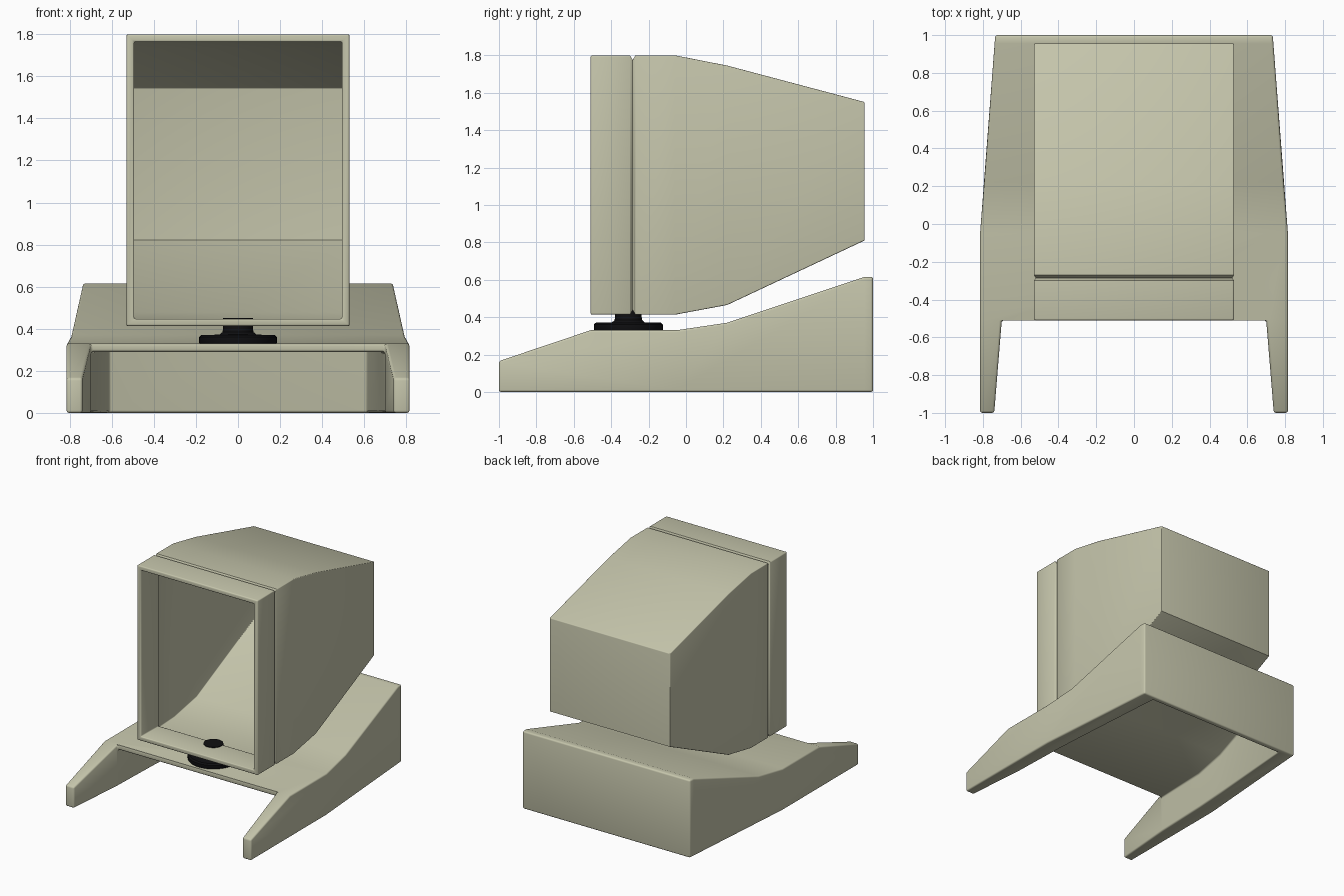
import bpy, bmesh, math

if "Cube" in bpy.data.objects:
    bpy.data.objects.remove(bpy.data.objects["Cube"])


def material(name, rgb):
    m = bpy.data.materials.new(name)
    m.diffuse_color = (*rgb, 1)
    m.use_nodes = True
    m.node_tree.nodes["Principled BSDF"].inputs["Base Color"].default_value = m.diffuse_color
    return m


PUTTY = material("putty plastic", (0.56, 0.56, 0.41))
BLACK = material("black plastic", (0.005, 0.005, 0.006))


def finish(name, bm, mat, bevel=0.0, limit=70):
    bmesh.ops.recalc_face_normals(bm, faces=bm.faces)
    me = bpy.data.meshes.new(name)
    bm.to_mesh(me)
    bm.free()
    me.materials.append(mat)
    ob = bpy.data.objects.new(name, me)
    bpy.context.collection.objects.link(ob)
    bpy.ops.object.select_all(action='DESELECT')
    ob.select_set(True)
    bpy.context.view_layer.objects.active = ob
    if bevel:
        mod = ob.modifiers.new("soft edges", 'BEVEL')
        mod.width, mod.segments = bevel, 3
        mod.limit_method, mod.angle_limit = 'ANGLE', math.radians(limit)
        bpy.ops.object.modifier_apply(modifier=mod.name)
    bpy.ops.object.shade_smooth_by_angle(angle=math.radians(35))
    return ob


def loft(rings, loop=False):
    """Skin a list of rings; close into a loop or cap both ends."""
    bm = bmesh.new()
    vs = [[bm.verts.new(p) for p in r] for r in rings]
    pairs = list(zip(vs, vs[1:])) + ([(vs[-1], vs[0])] if loop else [])
    n = len(vs[0])
    for a, b in pairs:
        for i in range(n):
            j = (i + 1) % n
            bm.faces.new((a[i], a[j], b[j], b[i]))
    if not loop:
        bm.faces.new(vs[0])
        bm.faces.new(vs[-1])
    return bm


def rect(y, x, z0, z1):
    return [(-x, y, z0), (x, y, z0), (x, y, z1), (-x, y, z1)]


# Front bezel: hollow frame with a chamfered rear edge forming the groove
finish("screen_bezel", loft([
    rect(-0.51, 0.53, 0.413, 1.80),
    rect(-0.30, 0.53, 0.413, 1.80),
    rect(-0.285, 0.52, 0.438, 1.775),
    rect(-0.285, 0.494, 0.447, 1.764),
    rect(-0.51, 0.494, 0.447, 1.764)], loop=True), PUTTY, 0.01)

# Rear housing: thin open-fronted shell, inner skin first and then outer skin
finish("rear_housing", loft([
    rect(0.943, 0.518, 0.822, 1.545),
    rect(0.22, 0.518, 0.478, 1.733),
    rect(-0.06, 0.518, 0.425, 1.788),
    rect(-0.27, 0.510, 0.425, 1.788),
    rect(-0.285, 0.500, 0.446, 1.767),
    rect(-0.285, 0.52, 0.438, 1.775),
    rect(-0.27, 0.53, 0.413, 1.80),
    rect(-0.06, 0.53, 0.413, 1.80),
    rect(0.22, 0.53, 0.465, 1.745),
    rect(0.955, 0.53, 0.81, 1.55)]), PUTTY, 0.006)

# Swivel foot and neck, turned profile of (radius, height)
profile = [(0.18, 0.325), (0.185, 0.335), (0.185, 0.36), (0.175, 0.37),
           (0.088, 0.372), (0.074, 0.384), (0.071, 0.40), (0.071, 0.452)]
N = 40
finish("swivel_neck", loft([
    [(r * math.cos(2 * math.pi * i / N), -0.308 + r * math.sin(2 * math.pi * i / N), z)
     for i in range(N)] for r, z in profile]), BLACK)

# Stand: stations along y of (y, outer half width, inner half width, top height)
stations = [(-1.0, 0.815, 0.74, 0.165), (-0.51, 0.815, 0.70, 0.33),
            (-0.05, 0.815, 0.685, 0.33), (0.22, 0.793, 0.668, 0.37),
            (0.955, 0.738, 0.615, 0.615), (1.0, 0.735, 0.612, 0.615)]
bm = bmesh.new()
grid = [[[bm.verts.new((x, y, z)) for z in (0, top - 0.04, top)]
         for x in (-out, -inn, inn, out)] for y, out, inn, top in stations]


def toggle(*verts):
    """Add a face, or remove it when two cells share it."""
    f = bm.faces.get(verts)
    if f:
        bm.faces.remove(f)
    else:
        bm.faces.new(verts)


for s in range(5):
    for c in range(3):
        for r in range(2):
            # The middle column is open between the legs and hollow below the deck
            if c == 1 and (s == 0 or (r == 0 and s < 4)):
                continue
            p = [grid[s + a][c + b][r + d] for a in (0, 1) for b in (0, 1) for d in (0, 1)]
            for q in ((0, 1, 3, 2), (4, 5, 7, 6), (0, 1, 5, 4),
                      (2, 3, 7, 6), (0, 2, 6, 4), (1, 3, 7, 5)):
                toggle(*[p[k] for k in q])
# Clear leftover inner edges and points, then merge flat divisions
bmesh.ops.delete(bm, geom=[e for e in bm.edges if not e.link_faces], context='EDGES')
bmesh.ops.delete(bm, geom=[v for v in bm.verts if not v.link_faces], context='VERTS')
bmesh.ops.dissolve_limit(bm, angle_limit=math.radians(0.5), verts=bm.verts, edges=bm.edges)
finish("stand", bm, PUTTY, 0.012, 50)
